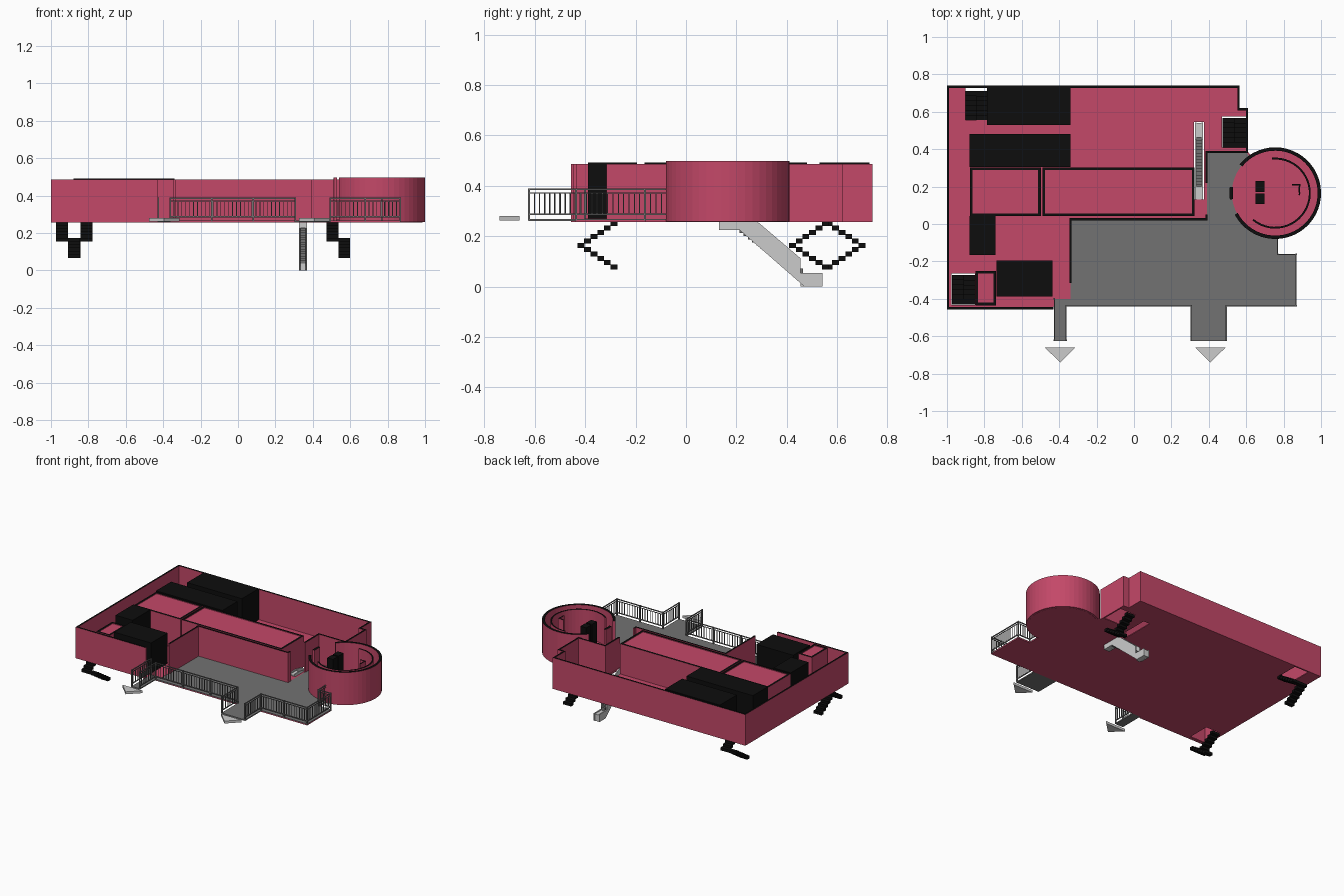
import bpy, bmesh, math
from mathutils import Vector

if "Cube" in bpy.data.objects:
    bpy.data.objects.remove(bpy.data.objects["Cube"])


def material(name, r, g, b):
    m = bpy.data.materials.new(name)
    m.diffuse_color = (r, g, b, 1)
    m.use_nodes = True
    m.node_tree.nodes["Principled BSDF"].inputs["Base Color"].default_value = m.diffuse_color
    return m


PINK = material("pink", 0.55, 0.065, 0.14)
BLACK = material("black", 0.004, 0.004, 0.004)
DARK = material("dark_grey", 0.17, 0.17, 0.17)
Z0, Z1 = 0.258, 0.486


def finish(name, bm, mat=None, top=None, ztop=None):
    bmesh.ops.recalc_face_normals(bm, faces=bm.faces[:])
    me = bpy.data.meshes.new(name)
    for m in (mat, top):
        if m:
            me.materials.append(m)
    if top:
        for f in bm.faces:
            if all(abs(v.co.z - ztop) < 1e-5 for v in f.verts):
                f.material_index = 1
    bm.to_mesh(me)
    bm.free()
    ob = bpy.data.objects.new(name, me)
    bpy.context.collection.objects.link(ob)
    return ob


def add_prism(bm, pts, a, b, axis="z"):
    def put(p, h):
        return bm.verts.new((p[0], p[1], h) if axis == "z" else (h, p[0], p[1]))
    lo = [put(p, a) for p in pts]
    hi = [put(p, b) for p in pts]
    bm.faces.new(lo)
    bm.faces.new(hi)
    n = len(pts)
    for i in range(n):
        j = (i + 1) % n
        bm.faces.new((lo[i], lo[j], hi[j], hi[i]))


def prism(name, pts, a, b, mat=None):
    bm = bmesh.new()
    add_prism(bm, pts, a, b)
    return finish(name, bm, mat)


def rect(x0, x1, y0, y1):
    return [(x0, y0), (x1, y0), (x1, y1), (x0, y1)]


def boxes(name, items, mat=None):
    bm = bmesh.new()
    for x0, x1, y0, y1, z0, z1 in items:
        add_prism(bm, rect(x0, x1, y0, y1), z0, z1)
    return finish(name, bm, mat)


def wall(name, path, t=0.012, z0=Z0, z1=Z1, closed=False):
    """Mitred pink wall with a black cut top, following a path."""
    bm = bmesh.new()
    p = [Vector(q) for q in path]
    n = len(p)
    rings = []
    for i in range(n):
        dirs = []
        if i > 0 or closed:
            dirs.append((p[i] - p[i - 1]).normalized())
        if i < n - 1 or closed:
            dirs.append((p[(i + 1) % n] - p[i]).normalized())
        norms = [Vector((-d.y, d.x)) for d in dirs]
        m = sum(norms, Vector((0, 0))).normalized()
        off = m * (t / 2 / m.dot(norms[0]))
        l, r = p[i] + off, p[i] - off
        rings.append([bm.verts.new((c.x, c.y, z)) for c, z in
                      ((l, z0), (r, z0), (r, z1), (l, z1))])
    for i in range(n if closed else n - 1):
        a, b = rings[i], rings[(i + 1) % n]
        for k in range(4):
            m = (k + 1) % 4
            bm.faces.new((a[k], a[m], b[m], b[k]))
    if not closed:
        bm.faces.new(rings[0])
        bm.faces.new(rings[-1])
    return finish(name, bm, PINK, BLACK, z1)


CX, CY, R = 0.755, 0.165, 0.236


def arc(r, a0, a1, n):
    return [(CX + r * math.cos(math.radians(a0 + (a1 - a0) * i / n)),
             CY + r * math.sin(math.radians(a0 + (a1 - a0) * i / n))) for i in range(n + 1)]


# floor slab with stair openings
floor = prism("floor_slab", [(-1, -.456), (-.43, -.456), (-.43, -.44), (.87, -.44), (.87, -.16),
                             (.77, -.16), (.77, .2), (.61, .385), (.61, .62), (.565, .62),
                             (.565, .74), (-1, .74)], 0.257, 0.264, PINK)
prism("floor_pink_corner", rect(-.44, -.34, -.40, -.2), 0.262, 0.27, PINK)
cut = boxes("opening_cutter", [(-.975, -.85, -.432, -.265, .2, .3), (-.9, -.78, .555, .73, .2, .3),
                               (.47, .605, .408, .575, .2, .3), (.322, .374, .13, .546, .2, .3)])
cut.hide_render = True
cut.display_type = "WIRE"
mod = floor.modifiers.new("openings", "BOOLEAN")
mod.object = cut
mod.operation = "DIFFERENCE"
mod.solver = "EXACT"

# grey terrace with two entrance walkways
prism("terrace", [(-.34, .02), (.39, .02), (.39, .382), (.6, .382), (.77, .2), (.77, -.16),
                  (.87, -.16), (.87, -.44), (.495, -.44), (.495, -.625), (.303, -.625),
                  (.303, -.44), (-.362, -.44), (-.362, -.625), (-.427, -.625), (-.427, -.40),
                  (-.34, -.40)], 0.26, 0.268, DARK)
for side, x in (("left", -.395), ("right", .408)):
    prism("entrance_arrow_" + side, [(x - .082, -.66), (x + .082, -.66), (x, -.74)], .262, .28)

# main walls
wall("outer_wall", [(-.43, -.45), (-.994, -.45), (-.994, .734), (.559, .734), (.559, .614),
                    (.604, .614), (.604, .385), (.388, .385), (.388, .22)])
wall("terrace_wall", [(-.34, -.315), (-.34, .026), (.388, .026), (.388, .05)])

# round room
prism("round_room_floor", arc(R - .004, 0, 352.5, 47), 0.257, 0.272, PINK)
wall("round_room_wall", arc(R, -152, 141, 40), 0.018, Z0, 0.498)
wall("round_room_door_post", arc(R, 172, 188, 3), 0.018, Z0, 0.498)
wall("round_room_screen", arc(.185, -130, 95, 30), 0.01)
wall("round_room_inner_screen", [(.845, .21), (.885, .21)] + arc(.13, 5, -5, 2), 0.008)
boxes("round_room_shafts", [(.65, .697, .172, .23, Z0, Z1), (.65, .697, .107, .162, Z0, Z1)], BLACK)

# closed pink rooms with black outline
for name, x0, x1, y0, y1 in (("hall_block", -.482, .316, .05, .296),
                             ("middle_block", -.871, -.505, .05, .296),
                             ("small_block", -.84, -.745, -.428, -.257)):
    prism(name, rect(x0, x1, y0, y1), Z0, 0.482, PINK)
    wall(name + "_rim", rect(x0, x1, y0, y1), 0.014, Z0, Z1, True)

# solid black blocks
for i, (x0, x1, y0, y1) in enumerate(((-.785, -.34, .53, .728), (-.88, -.34, .305, .48),
                                      (-.88, -.74, -.165, .042), (-.735, -.435, -.388, -.195))):
    boxes("service_block_%d" % (i + 1), [(x0, x1, y0, y1, Z0, 0.493)], BLACK)

# black two-flight stairs below the floor
for name, xu, xl, yt, d in (("front_stair", -.972, -.909, -.417, 1), ("rear_stair", -.842, -.904, .698, -1),
                            ("side_stair", .473, .537, .423, 1)):
    steps = []
    for i in range(11):
        y, z = yt + d * .0262 * abs(5 - i), .25 - .0172 * i
        x0 = xu if i < 5 else xl if i > 5 else min(xu, xl)
        x1 = x0 + (.126 if i == 5 else .063)
        steps.append((x0, x1, y - .0135, y + .0135, z - .01, z + .01))
    boxes(name, steps, BLACK)

# escalator: two stringers, treads and landings
bm = bmesh.new()
side = [(.13, .225), (.212, .225), (.47, 0), (.542, 0), (.542, .055), (.455, .055),
        (.455, .112), (.275, .265), (.2, .28), (.13, .28)]
for x in (.325, .362):
    add_prism(bm, side, x, x + .008, "x")
finish("escalator_sides", bm)
boxes("escalator_landings", [(.333, .362, .13, .2, .226, .272), (.333, .362, .455, .541, .001, .05)])
N = 16
boxes("escalator_treads", [(.333, .362, .195 + .27 * i / N, .195 + .27 * (i + 1) / N,
                            .225 - .2 * i / N, .26 - .2 * i / N) for i in range(N)], DARK)


# terrace railings
def railing(name, path):
    items = []

    def bar(x, y, w, z0, z1):
        items.append((x - w, x + w, y - w, y + w, z0, z1))
    for (xa, ya), (xb, yb) in zip(path, path[1:]):
        length = math.hypot(xb - xa, yb - ya)
        for z in (.284, .383):
            items.append((min(xa, xb) - .003, max(xa, xb) + .003,
                          min(ya, yb) - .003, max(ya, yb) + .003, z, z + .006))
        posts = max(1, round(length / .2))
        for i in range(posts + 1):
            bar(xa + (xb - xa) * i / posts, ya + (yb - ya) * i / posts, .004, .262, .39)
        n = max(2, round(length / .021))
        for i in range(1, n):
            bar(xa + (xb - xa) * i / n, ya + (yb - ya) * i / n, .002, .288, .372)
        items.append((min(xa, xb) - .002, max(xa, xb) + .002,
                      min(ya, yb) - .002, max(ya, yb) + .002, .37, .374))
    boxes(name, items, DARK)


railing("railing_left", [(-.426, -.40), (-.426, -.622)])
railing("railing_middle", [(-.363, -.622), (-.363, -.437), (.305, -.437), (.305, -.622)])
railing("railing_right", [(.493, -.622), (.493, -.437), (.867, -.437), (.867, -.163),
                          (.768, -.163), (.768, -.075)])
